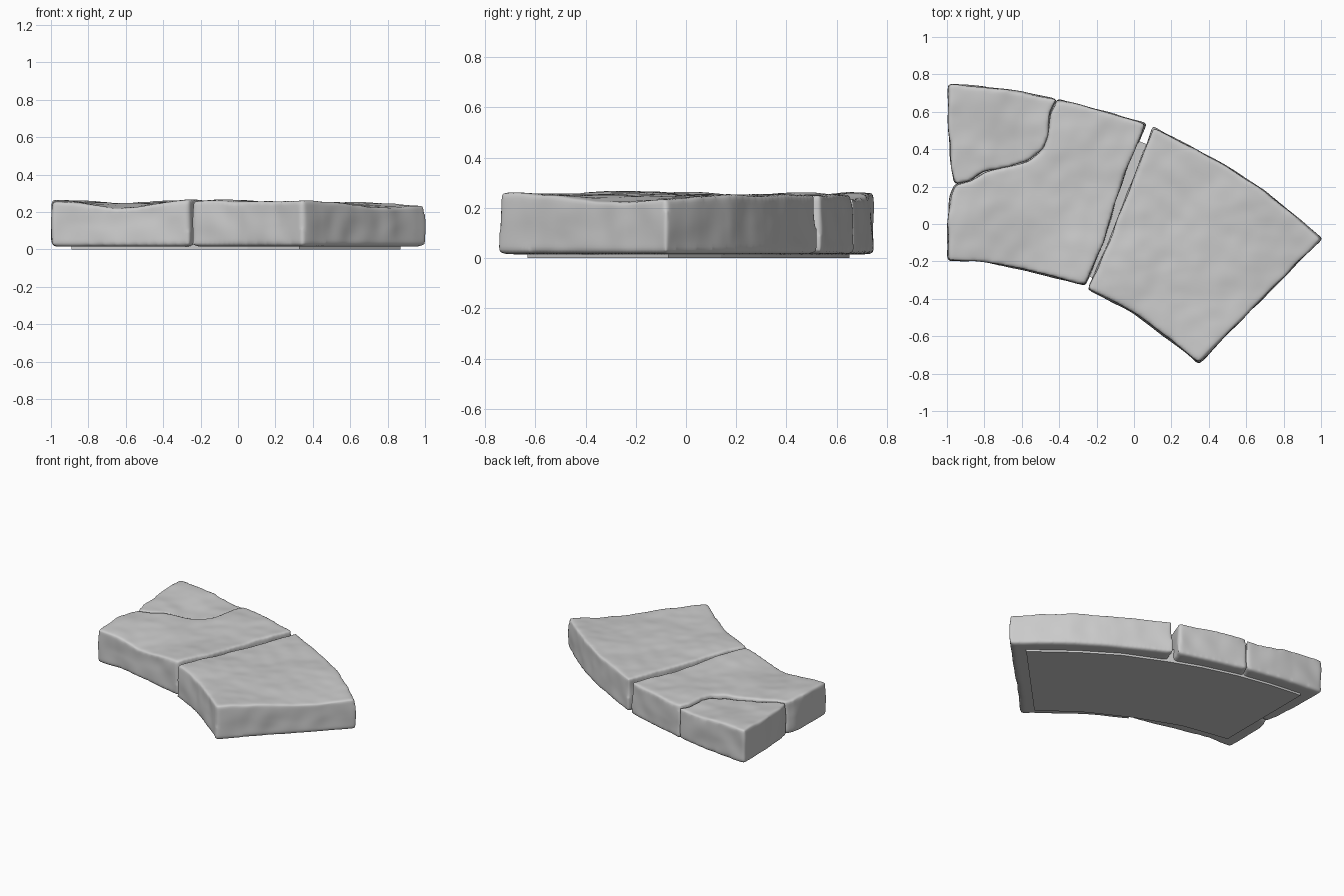
import bpy
import bmesh
import math
from mathutils import Vector, noise

cube = bpy.data.objects.get("Cube")
if cube:
    bpy.data.objects.remove(cube, do_unlink=True)

STONE_BOTTOM, STONE_TOP = 0.015, 0.25


def make_material(name, value):
    mat = bpy.data.materials.new(name)
    mat.use_nodes = True
    colour = (value, value, value, 1)
    mat.diffuse_color = colour
    mat.node_tree.nodes["Principled BSDF"].inputs["Base Color"].default_value = colour
    return mat


stone_grey = make_material("stone grey", 0.6)


def make_prism(name, outline, bottom, top, taper=0.0):
    """Upright block from a plan outline, its top drawn in by the taper."""
    bm = bmesh.new()
    face = bm.faces.new([bm.verts.new((x, y, bottom)) for x, y in outline])
    bm.normal_update()
    if face.normal.z > 0:
        face.normal_flip()
    upper = bmesh.ops.extrude_face_region(bm, geom=[face], use_keep_orig=True)["geom"]
    lid = [v for v in upper if isinstance(v, bmesh.types.BMVert)]
    centre = sum((v.co for v in lid), Vector()) / len(lid)
    for v in lid:
        v.co += (centre - v.co) * taper
        v.co.z = top
    bmesh.ops.recalc_face_normals(bm, faces=bm.faces)
    mesh = bpy.data.meshes.new(name)
    bm.to_mesh(mesh)
    bm.free()
    mesh.materials.append(stone_grey)
    obj = bpy.data.objects.new(name, mesh)
    bpy.context.collection.objects.link(obj)
    return obj


def weather(obj, bumps, seed):
    """Round the block off, then wear its top and sides unevenly."""
    remesh = obj.modifiers.new("dense surface", "REMESH")
    remesh.mode = "VOXEL"
    remesh.voxel_size = 0.013
    smooth = obj.modifiers.new("worn edges", "SMOOTH")
    smooth.factor = 0.5
    smooth.iterations = 9
    graph = bpy.context.evaluated_depsgraph_get()
    mesh = bpy.data.meshes.new_from_object(obj.evaluated_get(graph))
    obj.modifiers.clear()
    obj.data = mesh
    mesh.name = obj.name
    shift = Vector((seed, seed * 2, 0))
    normals = [v.normal.copy() for v in mesh.vertices]
    for v, normal in zip(mesh.vertices, normals):
        p = v.co.copy()
        height = max(0, (p.z - STONE_BOTTOM) / (STONE_TOP - STONE_BOTTOM))
        lift = sum(h * math.exp(-((p.x - x) ** 2 + (p.y - y) ** 2) / r ** 2)
                   for x, y, r, h in bumps)
        lift += 0.006 * noise.noise(p * 5 + shift) + 0.004 * noise.noise(p * 11 + shift)
        side = math.hypot(normal.x, normal.y)
        v.co += normal * side * 0.007 * noise.noise(p * 8 + shift)
        v.co.z += lift * height
    if not mesh.materials:
        mesh.materials.append(stone_grey)
    mesh.shade_smooth()


# Crack shared by the corner piece and the stone it broke from
crack = [(-0.41, 0.67), (-0.45, 0.59), (-0.455, 0.48), (-0.49, 0.4), (-0.56, 0.34),
         (-0.68, 0.305), (-0.8, 0.28), (-0.88, 0.23), (-0.96, 0.21)]

corner_piece = crack + [(-0.98, 0.3), (-0.995, 0.5), (-0.995, 0.75),
                        (-0.8, 0.735), (-0.6, 0.71)]
left_stone = crack + [(-0.985, 0.15), (-1, 0), (-1, -0.2), (-0.85, -0.2), (-0.7, -0.225),
                      (-0.5, -0.27), (-0.26, -0.33), (-0.16, -0.1), (-0.1, 0.1),
                      (-0.04, 0.28), (0.07, 0.54), (-0.2, 0.62)]
right_stone = [(0.1, 0.525), (0.3, 0.42), (0.5, 0.31), (0.7, 0.18), (0.86, 0.05),
               (1.01, -0.08), (0.6, -0.49), (0.345, -0.75), (0.2, -0.63),
               (0, -0.48), (-0.25, -0.35), (-0.15, -0.12), (0, 0.26)]

# Bumps are x, y, radius, height
stones = {
    "corner_piece": (corner_piece, [(-0.98, 0.74, 0.3, 0.012), (-0.6, 0.4, 0.2, -0.02),
                                    (-0.55, 0.7, 0.15, -0.012)]),
    "left_stone": (left_stone, [(-0.62, -0.22, 0.2, -0.03), (-0.25, -0.2, 0.2, 0.018),
                                (-0.97, 0, 0.2, 0.012), (-0.4, 0.5, 0.15, 0.01)]),
    "right_stone": (right_stone, [(0.78, -0.3, 0.2, -0.025), (0.95, -0.08, 0.2, -0.012),
                                  (-0.1, -0.3, 0.25, 0.014), (0.35, -0.7, 0.2, 0.01)]),
}
for seed, (name, (outline, bumps)) in enumerate(stones.items()):
    weather(make_prism(name, outline, STONE_BOTTOM, STONE_TOP, 0.012), bumps, seed * 3.7)

# Thin base slab joining the stones underneath
base = [(-0.89, 0.65), (-0.65, 0.625), (-0.4, 0.58), (-0.15, 0.51), (0.06, 0.43),
        (0.35, 0.3), (0.6, 0.14), (0.87, -0.07), (0.33, -0.63), (0.05, -0.43),
        (-0.24, -0.28), (-0.55, -0.16), (-0.89, -0.1)]
make_prism("base_slab", base, 0, 0.1)
